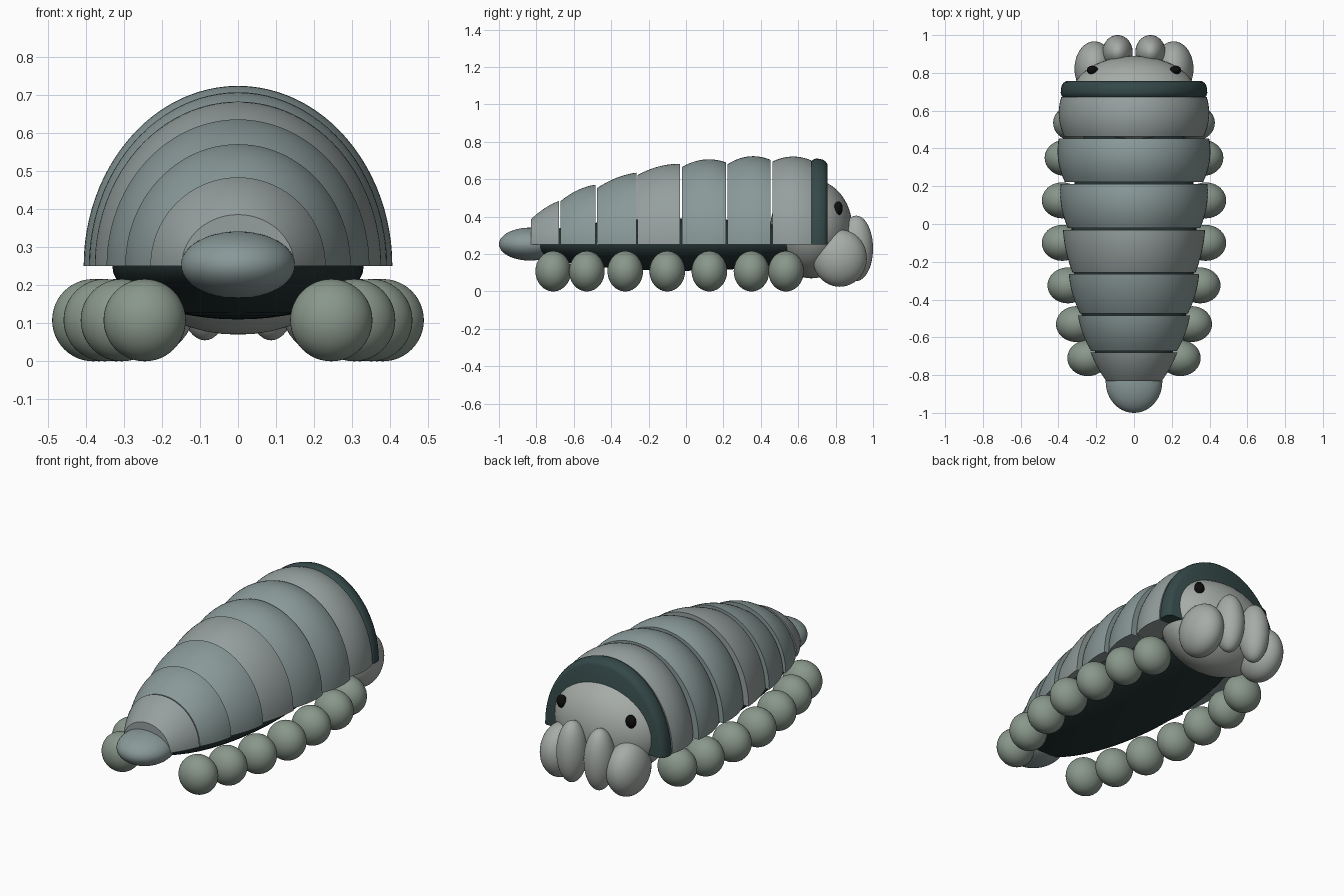
import bpy, bmesh, math

if "Cube" in bpy.data.objects:
    bpy.data.objects.remove(bpy.data.objects["Cube"])

def material(name, rgb):
    m = bpy.data.materials.new(name)
    m.diffuse_color = (*rgb, 1)
    m.use_nodes = True
    m.node_tree.nodes["Principled BSDF"].inputs["Base Color"].default_value = m.diffuse_color
    return m

SHELL_A = material("shell_light", (0.30, 0.35, 0.34))
SHELL_B = material("shell_teal", (0.25, 0.32, 0.315))
COLLAR = material("collar_teal", (0.035, 0.065, 0.065))
CORE = material("underside_dark", (0.018, 0.032, 0.032))
HEAD = material("head_grey", (0.38, 0.41, 0.385))
LEG = material("leg_green_grey", (0.25, 0.31, 0.26))
BLACK = material("eye_black", (0.004, 0.004, 0.004))

def finish(ob, mat):
    ob.data.materials.append(mat)
    bpy.ops.object.select_all(action='DESELECT')
    ob.select_set(True)
    bpy.context.view_layer.objects.active = ob
    bpy.ops.object.shade_smooth_by_angle(angle=math.radians(35))
    return ob

def ellipsoid(name, loc, radii, mat, rot=(0, 0, 0)):
    bpy.ops.mesh.primitive_uv_sphere_add(segments=48, ring_count=24, location=loc, rotation=rot)
    ob = bpy.context.object
    ob.name = name
    ob.scale = radii
    return finish(ob, mat)

def arch(name, stations, mat, base=0.25, n=48):
    """Solid half-ellipse loft; stations are (y, half width, height)."""
    bm = bmesh.new()
    rings = []
    for y, w, h in stations:
        rings.append([bm.verts.new((w * math.cos(math.pi * i / n), y,
                                    base + h * math.sin(math.pi * i / n))) for i in range(n + 1)])
    for a, b in zip(rings, rings[1:]):
        for i in range(n + 1):
            j = (i + 1) % (n + 1)
            bm.faces.new((a[i], a[j], b[j], b[i]))
    bm.faces.new(rings[0])
    bm.faces.new(rings[-1])
    bmesh.ops.recalc_face_normals(bm, faces=bm.faces)
    me = bpy.data.meshes.new(name)
    bm.to_mesh(me)
    bm.free()
    ob = bpy.data.objects.new(name, me)
    bpy.context.collection.objects.link(ob)
    return finish(ob, mat)

def quad(a, m, b, t):
    # parabola through start, middle and end
    return a * (1 - t) * (1 - 2 * t) + m * 4 * t * (1 - t) + b * t * (2 * t - 1)

# shell plates: y range, widths (start, middle, end), heights (start, middle, end)
plates = [
    (-0.83, -0.68, (.148, .195, .23), (.135, .195, .233)),
    (-0.672, -0.485, (.228, .272, .296), (.232, .292, .32)),
    (-0.475, -0.265, (.285, .326, .345), (.303, .358, .385)),
    (-0.258, -0.033, (.325, .36, .376), (.373, .418, .432)),
    (-0.022, 0.213, (.35, .386, .388), (.415, .455, .44)),
    (0.222, 0.453, (.366, .402, .398), (.43, .472, .453)),
    (0.463, 0.672, (.37, .398, .385), (.445, .471, .45)),
]
for k, (y0, y1, ws, hs) in enumerate(plates):
    st = [(y0 + (y1 - y0) * i / 10, quad(*ws, i / 10), quad(*hs, i / 10)) for i in range(11)]
    arch(f"shell_plate_{k + 1}", st, SHELL_A if k % 3 == 0 else SHELL_B)

# rounded dark collar behind the head
arch("collar", [(0.67, .375, .445), (0.68, .384, .455), (0.695, .388, .46), (0.715, .387, .459),
                (0.735, .382, .453), (0.748, .373, .443), (0.756, .36, .43)], COLLAR)

# body core, tail and head
ellipsoid("underside", (0, -0.03, 0.25), (0.33, 0.83, 0.14), CORE)
ellipsoid("tail", (0, -0.835, 0.253), (0.15, 0.165, 0.088), SHELL_B)
ellipsoid("head", (0, 0.67, 0.335), (0.335, 0.22, 0.265), HEAD)

# mirrored parts: eyes, mouthparts and round feet
feet = [(.245, -.71), (.305, -.53), (.35, -.325), (.38, -.1), (.38, .125), (.365, .35), (.32, .535)]
for side, s in (("left", -1), ("right", 1)):
    ellipsoid(f"eye_{side}", (s * .22, .815, .445), (.03, .023, .037), BLACK)
    ellipsoid(f"outer_mouthpart_{side}", (s * .21, .822, .178), (.105, .145, .153), HEAD)
    ellipsoid(f"inner_mouthpart_{side}", (s * .087, .91, .23), (.08, .09, .175), HEAD)
    for k, (x, y) in enumerate(feet):
        ellipsoid(f"foot_{side}_{k + 1}", (s * x, y, .108), (.108, .095, .108), LEG)
